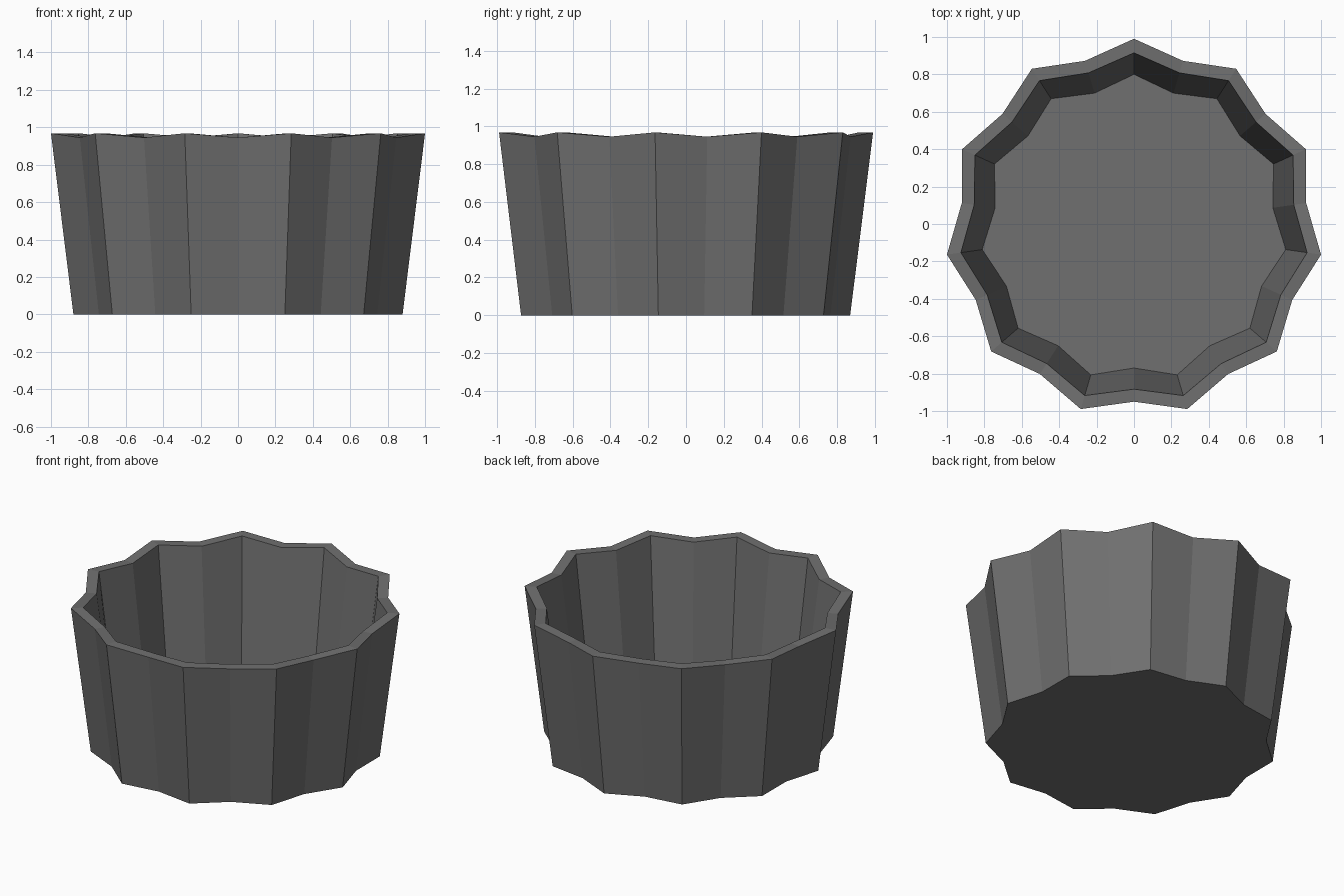
import bpy, bmesh
from math import sin, cos, pi

if "Cube" in bpy.data.objects:
    bpy.data.objects.remove(bpy.data.objects["Cube"])

RIDGES = 11      # outward ridges around the cup
CY = -0.02       # ring centre, so the bounding box is centred

mat = bpy.data.materials.new("dark grey")
mat.diffuse_color = (0.16, 0.16, 0.16, 1)
mat.use_nodes = True
mat.node_tree.nodes["Principled BSDF"].inputs["Base Color"].default_value = mat.diffuse_color

bm = bmesh.new()


def ring(r_ridge, r_groove, z_ridge, z_groove):
    """Fluted ring alternating between ridges and grooves."""
    verts = []
    for i in range(2 * RIDGES):
        a = pi / 2 + i * pi / RIDGES
        r, z = (r_groove, z_groove) if i % 2 else (r_ridge, z_ridge)
        verts.append(bm.verts.new((r * cos(a), CY + r * sin(a), z)))
    return verts


# Outer base, outer rim, inner rim, inner floor
rings = [ring(0.889, 0.818, 0, 0),
         ring(1.0103, 0.93, 0.968, 0.945),
         ring(0.935, 0.863, 0.968, 0.945),
         ring(0.82, 0.75, 0.06, 0.06)]

# Walls and rim
for low, high in zip(rings, rings[1:]):
    for i in range(2 * RIDGES):
        j = (i + 1) % (2 * RIDGES)
        bm.faces.new((low[i], low[j], high[j], high[i]))

# Underside and floor
bm.faces.new(rings[0][::-1])
bm.faces.new(rings[-1])
bmesh.ops.recalc_face_normals(bm, faces=bm.faces[:])

mesh = bpy.data.meshes.new("fluted_cup")
bm.to_mesh(mesh)
bm.free()
mesh.materials.append(mat)
cup = bpy.data.objects.new("fluted_cup", mesh)
bpy.context.collection.objects.link(cup)
